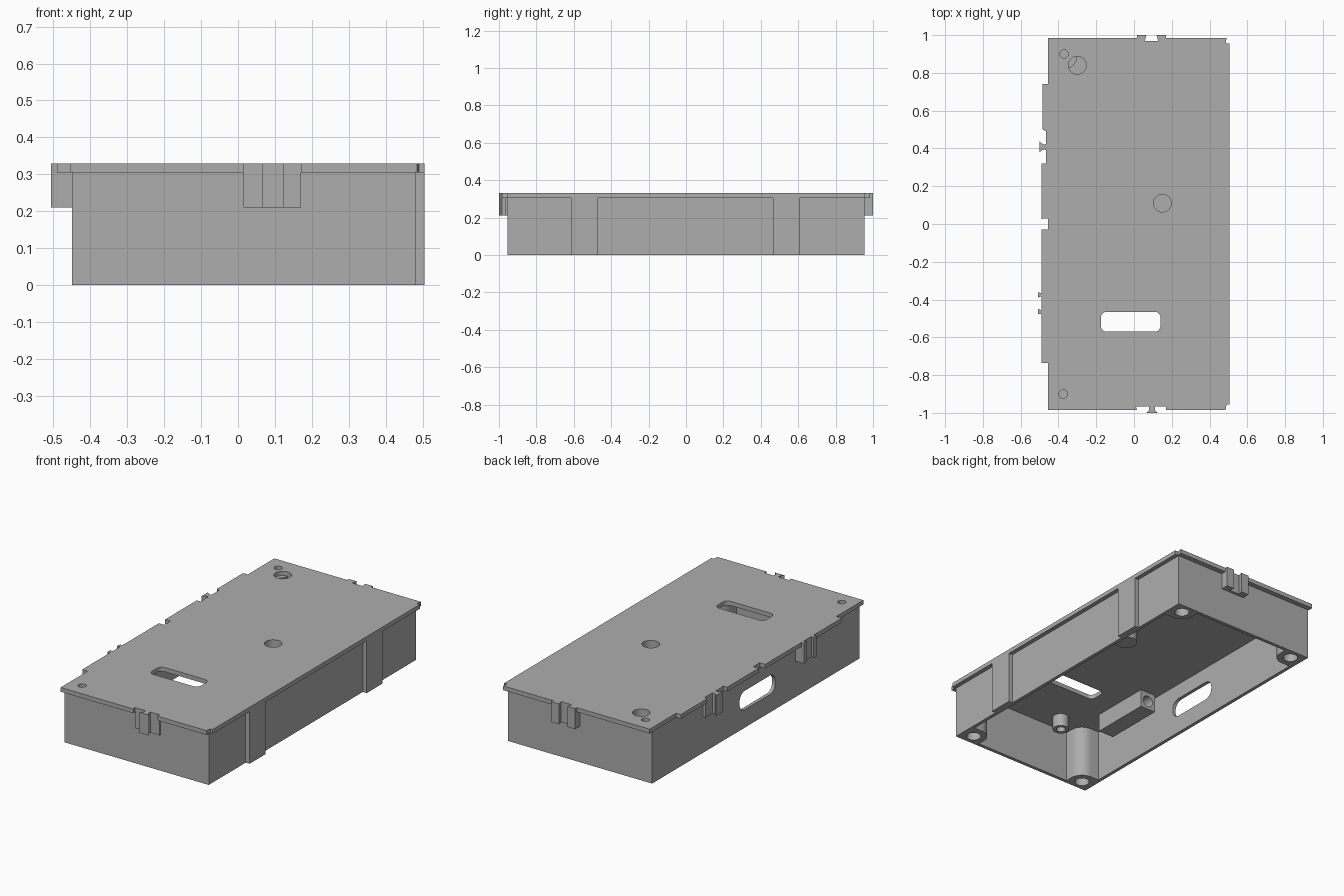
import bpy, bmesh, math
from mathutils import Matrix

if "Cube" in bpy.data.objects:
    bpy.data.objects.remove(bpy.data.objects["Cube"])

grey = bpy.data.materials.new("mid_grey")
grey.diffuse_color = (0.42, 0.42, 0.42, 1)
grey.use_nodes = True
grey.node_tree.nodes["Principled BSDF"].inputs["Base Color"].default_value = grey.diffuse_color


def prism(name, pts, z0, z1):
    """Extrude a closed xy outline from z0 to z1."""
    bm = bmesh.new()
    face = bm.faces.new([bm.verts.new((x, y, z0)) for x, y in pts])
    ext = bmesh.ops.extrude_face_region(bm, geom=[face])
    for v in ext["geom"]:
        if isinstance(v, bmesh.types.BMVert):
            v.co.z = z1
    bmesh.ops.recalc_face_normals(bm, faces=bm.faces[:])
    me = bpy.data.meshes.new(name)
    bm.to_mesh(me)
    bm.free()
    me.materials.append(grey)
    ob = bpy.data.objects.new(name, me)
    bpy.context.collection.objects.link(ob)
    return ob


def box(name, x0, x1, y0, y1, z0, z1):
    return prism(name, [(x0, y0), (x1, y0), (x1, y1), (x0, y1)], z0, z1)


def circle(x, y, r, n=32):
    return [(x + r * math.cos(2 * math.pi * i / n),
             y + r * math.sin(2 * math.pi * i / n)) for i in range(n)]


def rounded(x0, x1, y0, y1, r, n=8):
    pts = []
    corners = [(x1 - r, y1 - r), (x0 + r, y1 - r), (x0 + r, y0 + r), (x1 - r, y0 + r)]
    for k, (cx, cy) in enumerate(corners):
        for i in range(n + 1):
            a = math.pi / 2 * (k + i / n)
            pts.append((cx + r * math.cos(a), cy + r * math.sin(a)))
    return pts


def cut(ob, *cutters):
    """Subtract the cutters, bake the result and remove them."""
    for c in cutters:
        m = ob.modifiers.new("cut", "BOOLEAN")
        m.operation, m.solver, m.object = "DIFFERENCE", "EXACT", c
    bpy.context.view_layer.update()
    dg = bpy.context.evaluated_depsgraph_get()
    me = bpy.data.meshes.new_from_object(ob.evaluated_get(dg))
    ob.modifiers.clear()
    ob.data = me
    for c in cutters:
        bpy.data.objects.remove(c)
    return ob


def hole(x, y, r, z0, z1):
    return prism("cutter", circle(x, y, r), z0, z1)


BX0, BX1, BY, T = -0.45, 0.48, 0.955, 0.02   # box walls
ZP, ZT, ZC = 0.305, 0.33, 0.21               # plate bottom, top, clip bottom

# Walls, open below, with a long rounded window in the left side
window = prism("cutter", rounded(-0.215, -0.105, -0.18, 0.15, 0.05), -0.1, 0.1)
window.data.transform(Matrix.Translation((-0.44, 0, 0)) @ Matrix.Rotation(math.pi / 2, 4, "Y"))
if sum(v.co.z for v in window.data.vertices) < 0:
    window.data.transform(Matrix.Scale(-1, 4, (0, 0, 1)))
    window.data.flip_normals()
walls = box("walls", BX0, BX1, -BY, BY, 0, ZP)
cut(walls, box("cutter", BX0 + T, BX1 - T, -BY + T, BY - T, -0.1, 0.4), window)

# Top plate with notched edges
outline = [
    (0.485, -0.985), (0.49, -0.955), (0.505, -0.955), (0.505, 0.955), (0.485, 0.955),
    (0.49, 0.985), (0.17, 0.985), (0.17, 0.97), (0.015, 0.97), (0.015, 0.985),
    (-0.455, 0.985), (-0.455, 0.74), (-0.485, 0.74), (-0.485, 0.5), (-0.465, 0.49),
    (-0.465, 0.32), (-0.49, 0.32), (-0.49, 0.025), (-0.475, 0.03), (-0.455, 0.03),
    (-0.455, -0.03), (-0.49, -0.03), (-0.49, -0.735), (-0.455, -0.735),
    (-0.455, -0.985), (0.015, -0.985), (0.01, -0.965), (0.17, -0.965), (0.17, -0.985)]
plate = prism("top_plate", outline, ZP, ZT)
cups = [(-0.30, 0.84), (0.15, 0.11)]
pins = [(-0.37, 0.90), (-0.375, -0.90)]
cut(plate,
    prism("cutter", rounded(-0.175, 0.14, -0.57, -0.465, 0.03), 0.2, 0.4),
    *[hole(x, y, 0.047, 0.2, 0.4) for x, y in cups],
    *[hole(x, y, 0.022, 0.2, 0.4) for x, y in pins])

# Blind cups under the large plate holes
for x, y in cups:
    cup = prism("magnet_cup", circle(x, y, 0.062), 0.25, ZP)
    cut(cup, hole(x, y, 0.047, 0.265, 0.4))

# Ribs on the right side
for y0, y1 in [(-0.615, -0.47), (0.465, 0.61)]:
    box("side_rib", BX1 - 0.005, 0.505, y0, y1, 0, ZP)

# Corner screw posts, rounded towards the inside
for x, sx in [(-0.375, -1), (0.405, 1)]:
    for sy in (-1, 1):
        y, r = sy * 0.893, 0.075
        ex, ey = (BX0 + 0.01 if sx < 0 else BX1 - 0.01), sy * (BY - 0.01)
        arc = [(x - sx * r * math.cos(a), y - sy * r * math.sin(a))
               for a in [math.pi / 2 * i / 12 for i in range(13)]]
        post = prism("screw_post", [(ex, ey), (x - sx * r, ey)] + arc + [(ex, y - sy * r)], 0, ZP)
        cutters = [hole(x, y, 0.04, -0.1, 0.06)]
        if sx < 0:
            px, py = pins[0] if sy > 0 else pins[1]
            cutters.append(hole(px, py, 0.022, 0.26, 0.4))
        cut(post, *cutters)

# Small screw boss hanging from the plate
boss = prism("small_boss", circle(-0.17, -0.83, 0.045), 0.23, ZP)
cut(boss, hole(-0.17, -0.83, 0.025, 0.1, 0.29))

# Housing with a bore along y
bore = prism("cutter", circle(0, 0, 0.033), 0, 0.3)
bore.data.transform(Matrix.Translation((-0.36, -0.25, 0.25)) @ Matrix.Rotation(math.pi / 2, 4, "X"))
cut(box("bored_housing", -0.41, -0.31, -0.67, -0.31, 0.20, ZP), bore)

# Front clip: shallow pad with one dovetail tab
box("front_clip_pad", 0.015, 0.17, -0.965, -0.95, ZC, ZT)
prism("front_clip_tab", [(0.08, -0.96), (0.08, -0.985), (0.065, -1.0), (0.125, -1.0),
                         (0.11, -0.985), (0.11, -0.96)], ZC, ZT)

# Back clip: shallow pad with two prongs
box("back_clip_pad", 0.015, 0.17, 0.95, 0.97, ZC, ZT)
for s in (-1, 1):
    prism("back_clip_prong", [(0.0925 + s * a, b) for a, b in
          [(0.077, 0.965), (0.077, 1.0), (0.027, 1.0), (0.036, 0.965)]], ZC, ZT)

# Left rear clip: pad with one dovetail tab
box("left_tab_pad", -0.466, -0.445, 0.335, 0.485, ZC, ZT)
prism("left_clip_tab", [(-0.46, 0.425), (-0.48, 0.42), (-0.5, 0.437), (-0.5, 0.38),
                        (-0.48, 0.395), (-0.46, 0.39)], ZC, ZT)

# Left front clip: pad with two prongs
box("left_prong_pad", -0.49, -0.445, -0.475, -0.365, ZC, ZT)
for s in (-1, 1):
    prism("left_clip_prong", [(b, -0.42 + s * a) for a, b in
          [(0.055, -0.485), (0.057, -0.507), (0.03, -0.507), (0.04, -0.485)]], ZC, ZT)

# Smooth the round parts while keeping hard edges
for ob in bpy.context.collection.objects:
    ob.select_set(True)
bpy.context.view_layer.objects.active = plate
bpy.ops.object.shade_smooth_by_angle(angle=math.radians(30))
